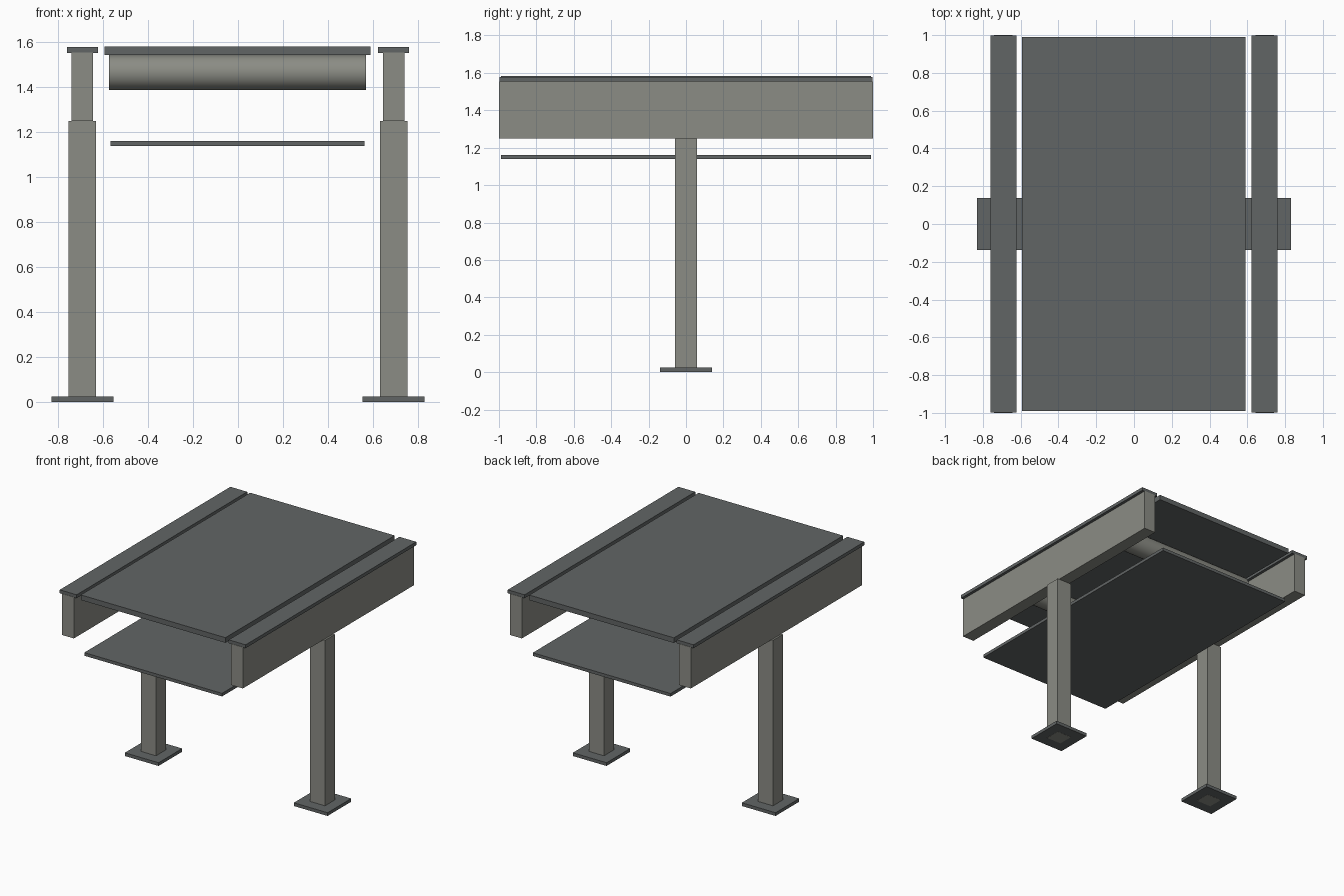
import bpy, math

if "Cube" in bpy.data.objects:
    bpy.data.objects.remove(bpy.data.objects["Cube"])


def material(name, rgb):
    m = bpy.data.materials.new(name)
    m.diffuse_color = (*rgb, 1)
    m.use_nodes = True
    m.node_tree.nodes["Principled BSDF"].inputs["Base Color"].default_value = m.diffuse_color
    return m


light = material("warm light grey", (0.26, 0.265, 0.235))
dark = material("dark slate grey", (0.12, 0.13, 0.13))


def box(name, x, y, z, mat):
    """Box from (min, max) pairs."""
    bpy.ops.mesh.primitive_cube_add(
        size=1, location=[(a + b) / 2 for a, b in (x, y, z)])
    o = bpy.context.object
    o.name = name
    o.scale = [b - a for a, b in (x, y, z)]
    bpy.ops.object.transform_apply(location=False, rotation=False, scale=True)
    o.data.materials.append(mat)
    return o


def centred(c, half):
    return (c - half, c + half)


# Side supports: foot plate, post, long beam and its cap
for side, s in (("left", -1), ("right", 1)):
    c = 0.692 * s
    box(side + "_foot_plate", centred(c, 0.138), centred(0, 0.138), (0.001, 0.025), dark)
    box(side + "_post", centred(c, 0.061), centred(0, 0.058), (0, 1.25), light)
    box(side + "_beam", centred(c, 0.048), centred(0, 1.0), (1.25, 1.555), light)
    box(side + "_beam_cap", centred(c, 0.069), centred(0, 0.998), (1.553, 1.578), dark)

# Table top and lower shelf
box("top_panel", centred(-0.002, 0.592), centred(0, 0.99), (1.544, 1.582), dark)
box("lower_shelf", centred(-0.002, 0.564), centred(0, 0.989), (1.139, 1.162), dark)

# Round cross rollers under the top
for name, y in (("front_roller", -0.5), ("back_roller", 0.5)):
    bpy.ops.mesh.primitive_cylinder_add(
        vertices=48, radius=0.078, depth=1.142,
        location=(-0.002, y, 1.466), rotation=(0, math.pi / 2, 0))
    o = bpy.context.object
    o.name = name
    o.data.materials.append(light)
    bpy.ops.object.shade_smooth_by_angle(angle=math.radians(40))
